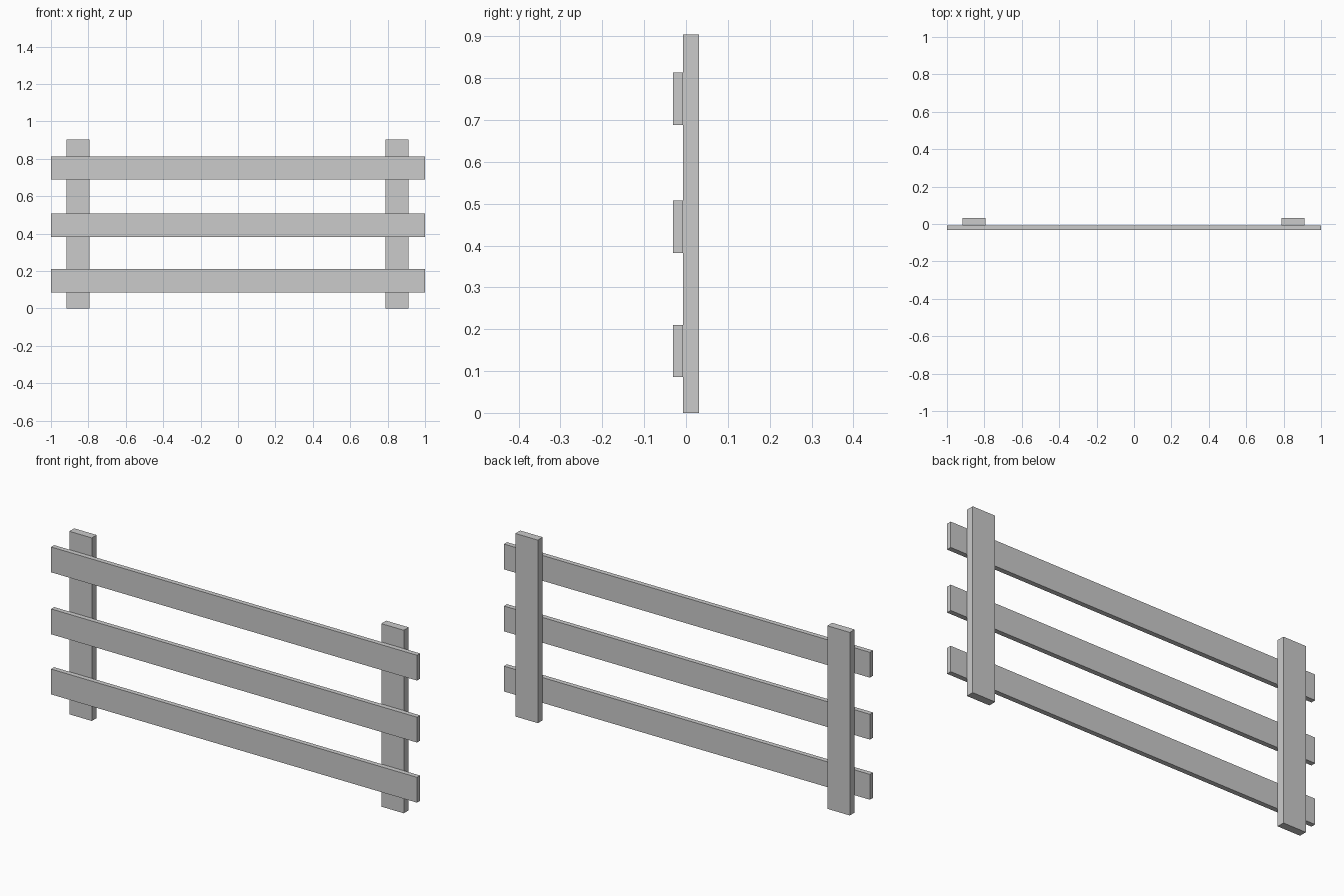
import bpy

if "Cube" in bpy.data.objects:
    bpy.data.objects.remove(bpy.data.objects["Cube"])


def board(name, x, y, z):
    """Box spanning the given (min, max) ranges."""
    bpy.ops.mesh.primitive_cube_add(size=1, location=[sum(r) / 2 for r in (x, y, z)])
    ob = bpy.context.object
    ob.name = name
    ob.scale = [r[1] - r[0] for r in (x, y, z)]
    bpy.ops.object.transform_apply(location=False, rotation=False, scale=True)
    return ob


FRONT, JOINT, BACK = -0.031, -0.007, 0.031

# Upright posts at the back
board("left_post", (-0.917, -0.794), (JOINT, BACK), (0, 0.904))
board("right_post", (0.788, 0.911), (JOINT, BACK), (0, 0.904))

# Horizontal rails across the front
for name, z in (("bottom_rail", 0.148), ("middle_rail", 0.445), ("top_rail", 0.751)):
    board(name, (-1, 1), (FRONT, JOINT), (z - 0.0625, z + 0.0625))
